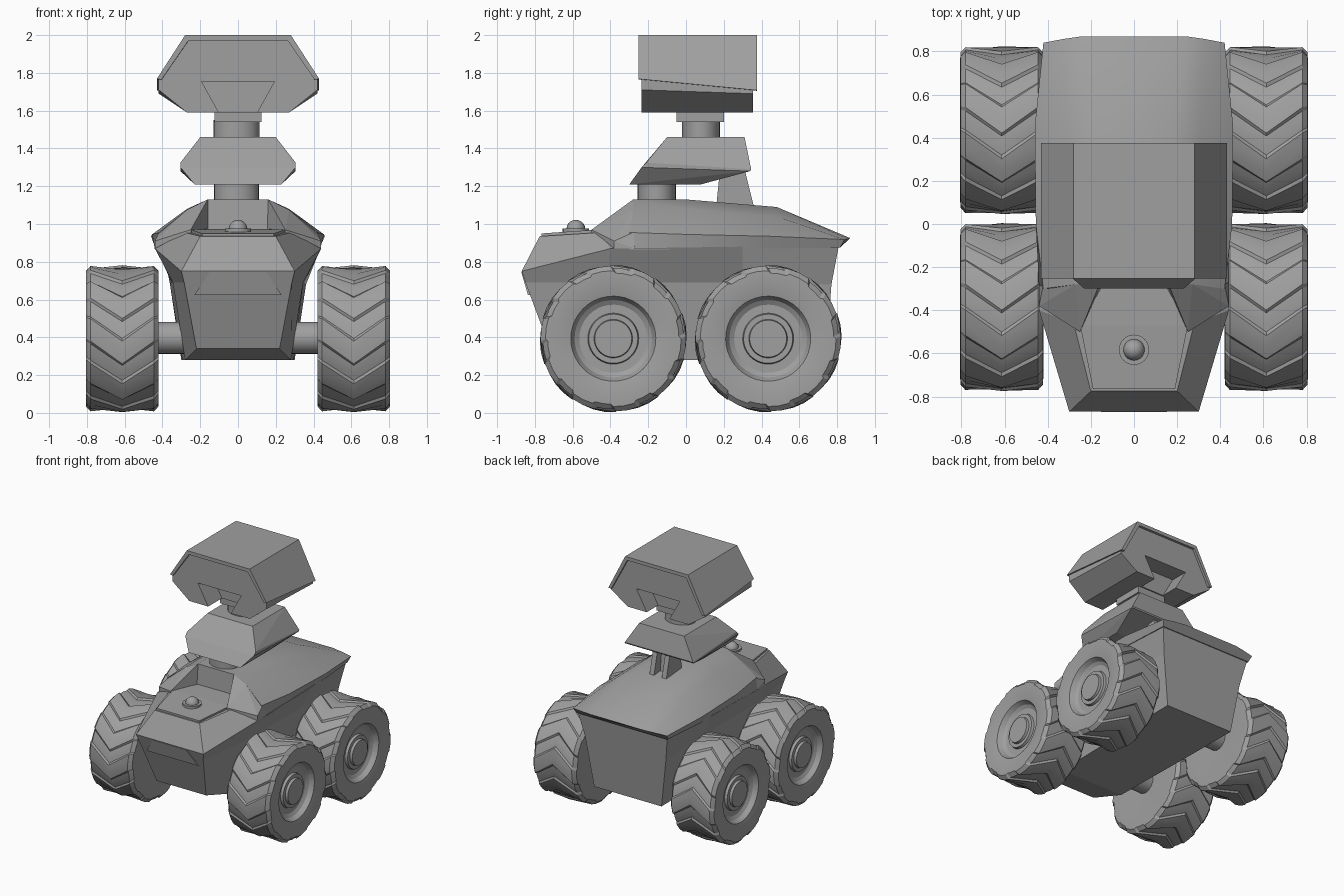
import bpy, bmesh
from math import sin, cos, pi, radians
from mathutils import Matrix

if "Cube" in bpy.data.objects:
    bpy.data.objects.remove(bpy.data.objects["Cube"])

GREY = bpy.data.materials.new("dark_grey")
GREY.diffuse_color = (.35, .35, .35, 1)
GREY.use_nodes = True
GREY.node_tree.nodes["Principled BSDF"].inputs["Base Color"].default_value = GREY.diffuse_color


def finish(name, bm, angle=20):
    bmesh.ops.recalc_face_normals(bm, faces=bm.faces)
    me = bpy.data.meshes.new(name)
    bm.to_mesh(me)
    bm.free()
    me.materials.append(GREY)
    ob = bpy.data.objects.new(name, me)
    bpy.context.collection.objects.link(ob)
    bpy.ops.object.select_all(action='DESELECT')
    ob.select_set(True)
    bpy.context.view_layer.objects.active = ob
    if angle:
        bpy.ops.object.shade_smooth_by_angle(angle=radians(angle))
    return ob


def skin(bm, rings):
    n = len(rings[0])
    for a, b in zip(rings, rings[1:]):
        for i in range(n):
            j = (i + 1) % n
            bm.faces.new((a[i], a[j], b[j], b[i]))
    bm.faces.new(rings[0])
    bm.faces.new(rings[-1])


def loft(name, stations, angle=0):
    """Skin half cross-sections (x, y, z), mirrored across x = 0, capped at both ends."""
    bm = bmesh.new()
    skin(bm, [[bm.verts.new(p) for p in s] +
              [bm.verts.new((-x, y, z)) for x, y, z in reversed(s)] for s in stations])
    return finish(name, bm, angle)


def hull(name, pts, sx=1, both=False):
    bm = bmesh.new()
    for x, y, z in pts:
        bm.verts.new((x * sx, y, z))
        if both:
            bm.verts.new((-x, y, z))
    bmesh.ops.convex_hull(bm, input=bm.verts)
    bmesh.ops.dissolve_limit(bm, angle_limit=.01, verts=bm.verts, edges=bm.edges)
    return finish(name, bm, 0)


def cylinder(name, r, depth, loc, axis='Z', squash=1):
    bm = bmesh.new()
    bmesh.ops.create_cone(bm, cap_ends=True, segments=24, radius1=r, radius2=r, depth=depth)
    rot = Matrix.Rotation(pi / 2, 4, 'Y') if axis == 'X' else Matrix.Diagonal((1, squash, 1, 1))
    bm.transform(Matrix.Translation(loc) @ rot)
    return finish(name, bm, 35)


# Lower hull: rim, knee and floor points from nose to tail
loft("lower_hull", [
    [(.30, -.87, .75), (.285, -.85, .69), (.22, -.72, .34)],
    [(.44, -.40, .87), (.345, -.42, .69), (.28, -.48, .28)],
    [(.44, .30, .88), (.35, .30, .69), (.295, .30, .28)],
    [(.40, .81, .89), (.36, .77, .68), (.30, .74, .28)]])

# Front deck and the thin plate on it
loft("front_deck", [
    [(.20, -.775, .935), (.30, -.87, .75)],
    [(.28, -.46, .955), (.44, -.40, .87)],
    [(.28, -.20, .955), (.44, -.20, .87)]])
hull("deck_plate", [(x, y, z + d) for d in (0, .018) for x, y, z in
     ((.19, -.765, .932), (.25, -.47, .952), (.15, -.29, .955))], both=True)

# Raised panel under the nose
hull("nose_panel", [(.15, -.872, .745), (.23, -.837, .625),
                    (.15, -.83, .745), (.23, -.80, .625)], both=True)

# Upper shell
loft("upper_shell", [
    [(.16, -.28, 1.13), (.27, -.28, 1.075), (.42, -.30, .955), (.44, -.30, .865)],
    [(.16, .00, 1.13), (.27, .00, 1.08), (.455, .00, .945), (.435, .00, .865)],
    [(.20, .48, 1.09), (.31, .48, 1.04), (.46, .45, .935), (.43, .45, .87)],
    [(.24, .87, .925), (.33, .857, .922), (.42, .84, .918), (.405, .815, .875)]], 25)

# Sloping cheeks either side of the open front recess
for side, sx in (("right", 1), ("left", -1)):
    hull("shell_cheek_" + side, [
        (.16, -.28, 1.13), (.15, -.28, .94), (.25, -.50, .97), (.25, -.50, .94),
        (.44, -.38, .91), (.44, -.38, .87), (.27, -.28, 1.075), (.42, -.28, .955),
        (.44, -.27, .87)], sx)

# Beacon on the deck
cylinder("beacon_base", .07, .02, (0, -.583, .967))
bm = bmesh.new()
bmesh.ops.create_uvsphere(bm, u_segments=20, v_segments=10, radius=.05)
bm.transform(Matrix.Translation((0, -.583, .972)))
finish("beacon_dome", bm, 40)

# Lower neck, slanted middle block and its rear strut
cylinder("lower_neck", .12, .14, (-.008, -.155, 1.17), squash=.85)
hull("middle_block", [
    (.20, -.10, 1.46), (.305, -.21, 1.325), (.305, -.235, 1.30), (.23, -.30, 1.21),
    (.20, .31, 1.46), (.305, .345, 1.29), (.305, .34, 1.28), (.23, .08, 1.21)], both=True)
for side, sx in (("right", 1), ("left", -1)):
    hull("rear_strut_" + side, [(x, y, z) for x in (.035, .075) for y, z in
         ((.16, 1.09), (.36, 1.09), (.31, 1.29), (.18, 1.29))], sx)
hull("strut_web", [(.04, y, z) for y, z in
     ((.20, 1.09), (.28, 1.09), (.26, 1.27), (.20, 1.27))], both=True)

# Upper neck and collar
cylinder("upper_neck", .122, .12, (-.008, .08, 1.49), squash=.82)
loft("neck_collar", [[(.125, y, 1.60), (.125, y, 1.54)] for y in (-.05, .20)])

# Head body with a dovetail pocket at each end
head = loft("head_body", [
    [(.275, -.235, 1.99), (.42, -.235, 1.765), (.42, -.235, 1.71), (.27, -.235, 1.59)],
    [(.275, .355, 1.99), (.42, .355, 1.712), (.42, .355, 1.69), (.27, .355, 1.59)]])
for y0, y1 in ((-.4, -.06), (.21, .5)):
    cut = loft("pocket_cutter", [[(.193, y, 1.755), (.09, y, 1.57)] for y in (y0, y1)])
    cut.hide_render = True
    mod = head.modifiers.new("pocket", 'BOOLEAN')
    mod.operation = 'DIFFERENCE'
    mod.solver = 'EXACT'
    mod.object = cut
    bpy.context.view_layer.objects.active = head
    bpy.ops.object.modifier_apply(modifier=mod.name)
    bpy.data.objects.remove(cut)

# Overhanging roof of the head
loft("head_roof", [
    [(.28, y, 2.0), (.43, y, z), (.405, y, z - .003), (.262, y, 1.972)]
    for y, z in ((-.252, 1.768), (.375, 1.708))])

# Wheel: chevron tread, stepped dish and hub outside, plain disc inside
LUGS = 10
STEPS = ((0, .389), (.25, .390), (.5, .389), (.56, .377), (.75, .378), (.94, .377))


def wheel_mesh():
    bm = bmesh.new()
    hub = [(.17, .08), (.17, .098), (.15, .102), (.15, .13), (.13, .135),
           (.13, .18), (.145, .205), (.18, .225), (.193, .29)]
    # columns: x, radius (or drop below the tread), chevron lag
    cols = [(-.18, .1, None), (-.193, .29, None)]
    cols += [(-.192, .03, 0), (-.168, .004, .1), (0, 0, 1), (.168, .004, .1), (.192, .03, 0)]
    cols += [(x, r, None) for x, r in reversed(hub)]
    rings = []
    for x, r, lag in cols:
        ring = []
        for k in range(LUGS):
            for t, rad in STEPS:
                a = 2 * pi * (k + t) / LUGS - (lag or 0) * radians(20)
                rr = r if lag is None else rad - r
                ring.append(bm.verts.new((x, -rr * cos(a), rr * sin(a))))
        rings.append(ring)
    skin(bm, rings)
    return finish("wheel_front_right", bm, 18)


# Four wheels and two axles
first = wheel_mesh()
for end, y in (("front", -.385), ("rear", .435)):
    for side, sx in (("right", 1), ("left", -1)):
        name = "wheel_" + end + "_" + side
        ob = first
        if name != first.name:
            ob = bpy.data.objects.new(name, first.data)
            bpy.context.collection.objects.link(ob)
        ob.location = (sx * .613, y, .393)
        ob.scale.x = sx
    cylinder("axle_" + end, .085, 1.0, (0, y, .397), 'X')
